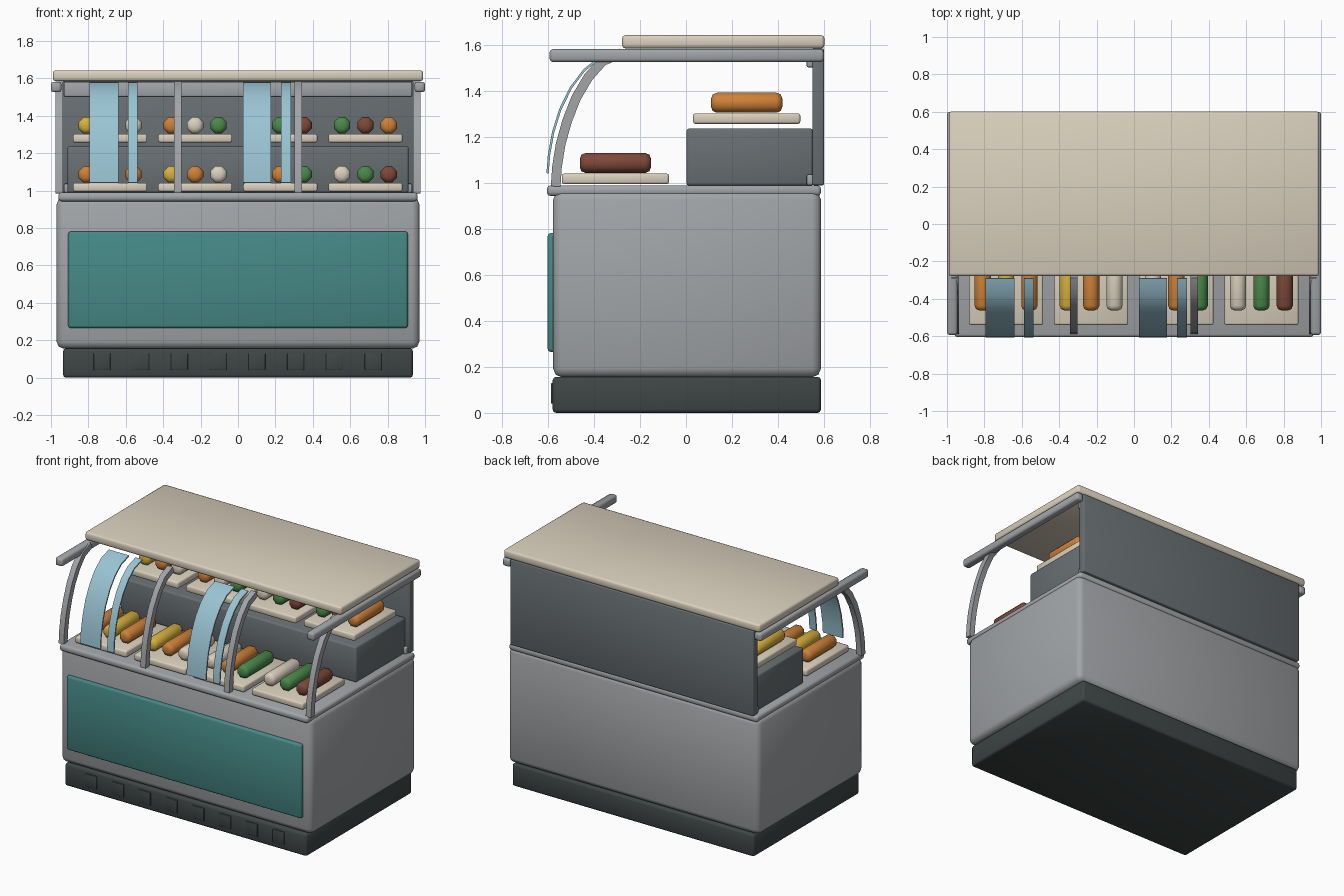
import bpy, bmesh, math
from mathutils import Vector, Matrix

cube = bpy.data.objects.get("Cube")
if cube:
    bpy.data.objects.remove(cube, do_unlink=True)


def material(name, rgb):
    m = bpy.data.materials.new(name)
    m.use_nodes = True
    m.diffuse_color = (*rgb, 1)
    m.node_tree.nodes["Principled BSDF"].inputs["Base Color"].default_value = (*rgb, 1)
    return m


steel = material("light steel", (0.36, 0.375, 0.39))
slate = material("dark slate", (0.14, 0.16, 0.17))
charcoal = material("charcoal", (0.05, 0.06, 0.06))
teal = material("teal", (0.06, 0.25, 0.24))
glass = material("pale blue glass", (0.32, 0.55, 0.65))
cream = material("cream", (0.70, 0.63, 0.51))
orange = material("orange", (0.62, 0.22, 0.04))
brown = material("brown", (0.21, 0.065, 0.04))
green = material("green", (0.07, 0.25, 0.07))
yellow = material("yellow", (0.68, 0.44, 0.05))


def finish(name, bm, mat, bevel=0.0, segments=2):
    """Turn a bmesh into a smooth-shaded object with softened edges."""
    bmesh.ops.recalc_face_normals(bm, faces=bm.faces)
    if bevel:
        edges = [e for e in bm.edges if e.calc_face_angle(0) > math.radians(50)]
        bmesh.ops.bevel(bm, geom=edges, offset=bevel, segments=segments,
                        profile=0.5, affect='EDGES')
    mesh = bpy.data.meshes.new(name)
    bm.to_mesh(mesh)
    bm.free()
    mesh.materials.append(mat)
    obj = bpy.data.objects.new(name, mesh)
    bpy.context.collection.objects.link(obj)
    bpy.ops.object.select_all(action='DESELECT')
    obj.select_set(True)
    bpy.context.view_layer.objects.active = obj
    bpy.ops.object.shade_smooth_by_angle(angle=math.radians(50))
    return obj


def box(name, x, y, z, mat, bevel=0.01):
    """Bevelled box given its (min, max) range on each axis."""
    bm = bmesh.new()
    bmesh.ops.create_cube(bm, size=1)
    for v in bm.verts:
        v.co = Vector([(r[0] + r[1]) / 2 + c * (r[1] - r[0])
                       for c, r in zip(v.co, (x, y, z))])
    return finish(name, bm, mat, bevel)


def arc_strip(name, path, x, width, thickness, mat):
    """Sweep a rectangular section along a smooth path in the y-z plane."""
    pts = [Vector(p) for p in path]
    bm = bmesh.new()
    rings = []
    for i, p in enumerate(pts):
        t = (pts[min(i + 1, len(pts) - 1)] - pts[max(i - 1, 0)]).normalized()
        n = Vector((-t.y, t.x)) * thickness / 2
        rings.append([bm.verts.new((x + s * width / 2, p.x + k * n.x, p.y + k * n.y))
                      for s, k in ((-1, -1), (1, -1), (1, 1), (-1, 1))])
    for a, b in zip(rings, rings[1:]):
        for i in range(4):
            j = (i + 1) % 4
            bm.faces.new((a[i], a[j], b[j], b[i]))
    bm.faces.new(rings[0])
    bm.faces.new(rings[-1])
    return finish(name, bm, mat)


def roll(name, x, y, z, mat):
    """Eight-sided food roll lying front to back."""
    bm = bmesh.new()
    bmesh.ops.create_cone(bm, cap_ends=True, segments=8, radius1=0.047,
                          radius2=0.047, depth=0.31)
    turn = Matrix.Rotation(math.pi / 2, 4, 'X') @ Matrix.Rotation(math.pi / 8, 4, 'Z')
    bmesh.ops.transform(bm, matrix=Matrix.Translation((x, y, z)) @ turn, verts=bm.verts)
    return finish(name, bm, mat, 0.025)


# Cabinet
box("plinth", (-0.935, 0.935), (-0.58, 0.587), (0, 0.157), charcoal, 0.015)
for i in range(8):
    x = -0.727 + i * 0.207
    box(f"plinth_vent_{i + 1}", (x - 0.045, x + 0.045), (-0.587, -0.57),
        (0.04, 0.13), charcoal, 0.004)
box("cabinet_body", (-0.97, 0.97), (-0.578, 0.587), (0.155, 0.965), steel, 0.038)
box("front_panel", (-0.908, 0.908), (-0.602, -0.56), (0.265, 0.782), teal, 0.014)
box("counter", (-0.96, 0.96), (-0.605, 0.587), (0.943, 0.99), steel, 0.016)

# Rear wall, stepped shelf and roof
box("back_panel", (-0.94, 0.94), (0.55, 0.6), (0.99, 1.585), slate, 0.006)
box("back_top_rail", (-0.93, 0.93), (0.525, 0.555), (1.503, 1.58), steel, 0.006)
box("back_bottom_rail", (-0.93, 0.93), (0.525, 0.555), (0.99, 1.037), steel, 0.006)
box("shelf_step", (-0.912, 0.912), (0.002, 0.552), (0.988, 1.237), slate, 0.012)
box("roof", (-0.99, 0.99), (-0.278, 0.602), (1.585, 1.643), cream, 0.014)
for side, s in (("right", -1), ("left", 1)):
    box(f"{side}_roof_rail", sorted((s * 0.944, s * 1.0)), (-0.593, 0.6),
        (1.526, 1.582), steel, 0.014)

# Curved front ribs and glass
rib_path = [(-0.567, 0.985), (-0.561, 1.07), (-0.545, 1.17), (-0.517, 1.27),
            (-0.478, 1.37), (-0.425, 1.46), (-0.362, 1.53), (-0.28, 1.565)]
for i, x in enumerate((-0.955, -0.323, 0.323, 0.955)):
    arc_strip(f"rib_{i + 1}", rib_path, x, 0.04, 0.042, steel)
glass_path = [(-0.602, 1.042), (-0.596, 1.12), (-0.578, 1.22), (-0.547, 1.32),
              (-0.5, 1.415), (-0.443, 1.49), (-0.375, 1.545), (-0.29, 1.572)]
for i, (x, w) in enumerate(((-0.717, 0.155), (-0.562, 0.052),
                            (0.102, 0.15), (0.257, 0.052))):
    arc_strip(f"glass_{i + 1}", glass_path, x, w, 0.01, glass)

# Trays and food on two levels
rows = {
    "lower": (-0.307, 0.995, [(orange, yellow, orange), (yellow, orange, cream),
                              (cream, orange, green), (cream, green, brown)]),
    "upper": (0.264, 1.257, [(yellow, orange, cream), (orange, cream, green),
                             (cream, green, brown), (green, brown, orange)]),
}
for level, (y, z, trays) in rows.items():
    for t, foods in enumerate(trays):
        x = -0.684 + t * 0.455
        box(f"{level}_tray_{t + 1}", (x - 0.198, x + 0.198), (y - 0.233, y + 0.233),
            (z, z + 0.046), cream, 0.01)
        for k, mat in enumerate(foods):
            roll(f"{level}_food_{t + 1}_{k + 1}", x + (k - 1) * 0.125, y, z + 0.092, mat)
